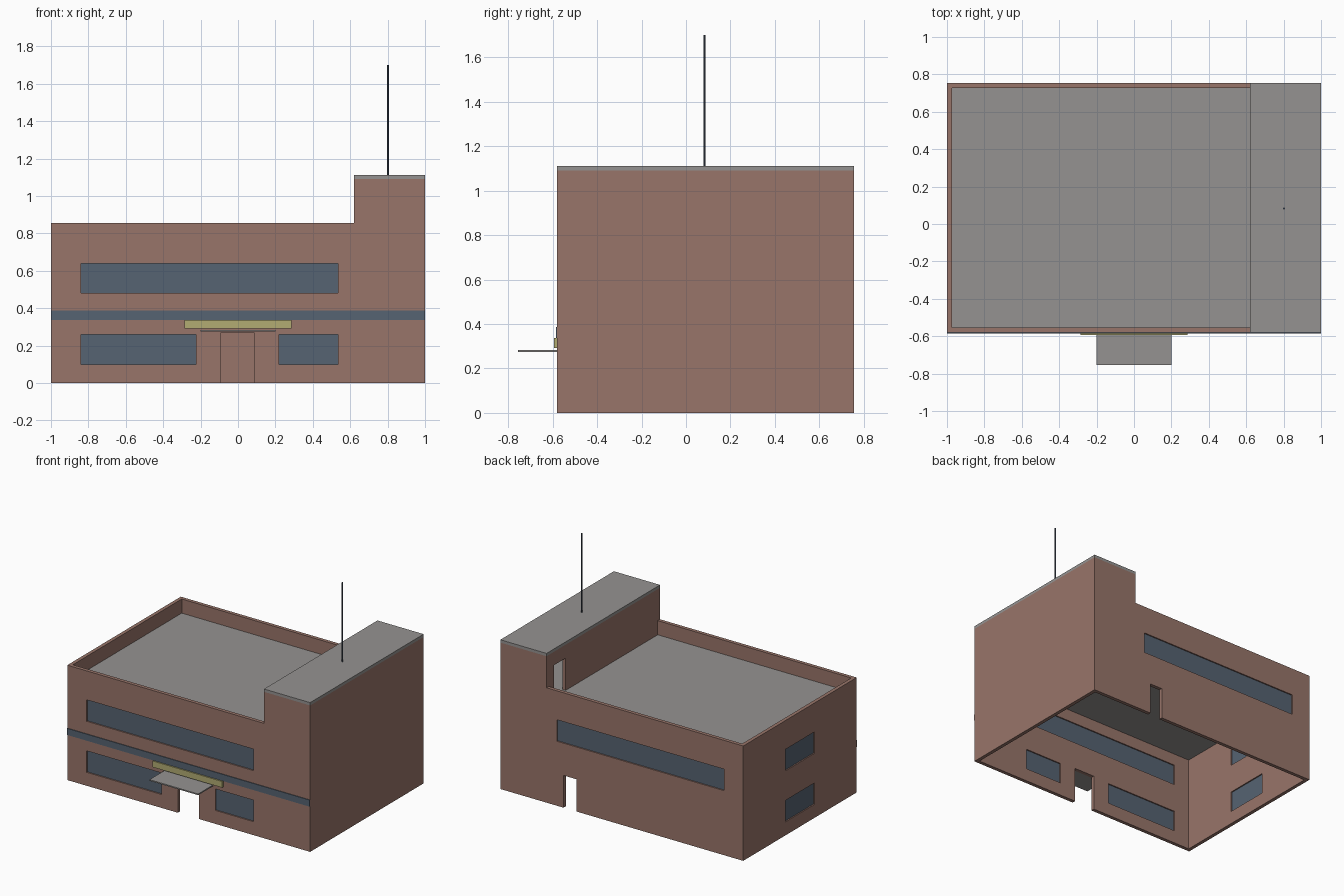
import bpy, bmesh, math
from mathutils import Vector

if "Cube" in bpy.data.objects:
    bpy.data.objects.remove(bpy.data.objects["Cube"])


def material(name, r, g, b):
    m = bpy.data.materials.new(name)
    m.diffuse_color = (r, g, b, 1)
    m.use_nodes = True
    m.node_tree.nodes["Principled BSDF"].inputs["Base Color"].default_value = m.diffuse_color
    return m


BRICK = material("brick", 0.314, 0.178, 0.144)
CONCRETE = material("concrete", 0.30, 0.29, 0.283)
GLASS = material("blue grey glass", 0.093, 0.125, 0.168)
YELLOW = material("yellow sign", 0.445, 0.413, 0.171)
METAL = material("dark metal", 0.06, 0.08, 0.115)

X0, X1, Y0, Y1 = -1.0, 1.0, -0.58, 0.755   # building footprint
T = 0.027                                  # wall thickness
ROOF, PARAPET, TOP = 0.75, 0.855, 1.09     # heights
TX = 0.62                                  # tower's inner side
UP, LOW = (0.48, 0.64), (0.10, 0.26)       # window sill and head heights


def finish(bm, name, mat):
    bmesh.ops.recalc_face_normals(bm, faces=bm.faces)
    me = bpy.data.meshes.new(name)
    bm.to_mesh(me)
    bm.free()
    me.materials.append(mat)
    ob = bpy.data.objects.new(name, me)
    bpy.context.collection.objects.link(ob)
    return ob


def box(name, mat, x, y, z):
    bm = bmesh.new()
    bmesh.ops.create_cube(bm, size=1)
    for v in bm.verts:
        v.co = Vector([(a + b) / 2 + c * (b - a) for (a, b), c in zip((x, y, z), v.co)])
    return finish(bm, name, mat)


def wall(name, axis, pos, u, z, holes):
    """Wall in the plane axis = pos..pos+T with rectangular holes (u0, u1, z0, z1)."""
    us = sorted({*u, *(c for h in holes for c in h[:2])})
    zs = sorted({*z, *(c for h in holes for c in h[2:])})
    bm = bmesh.new()

    def point(a, b):
        return (a, pos, b) if axis == "y" else (pos, a, b)

    for a, b in zip(us, us[1:]):
        for c, d in zip(zs, zs[1:]):
            mu, mz = (a + b) / 2, (c + d) / 2
            if not any(h[0] < mu < h[1] and h[2] < mz < h[3] for h in holes):
                bm.faces.new([bm.verts.new(point(*p)) for p in ((a, c), (b, c), (b, d), (a, d))])
    bmesh.ops.remove_doubles(bm, verts=bm.verts, dist=1e-5)
    out = bmesh.ops.extrude_face_region(bm, geom=bm.faces[:], use_keep_orig=True)
    moved = [g for g in out["geom"] if isinstance(g, bmesh.types.BMVert)]
    bmesh.ops.translate(bm, verts=moved, vec=(0, T, 0) if axis == "y" else (T, 0, 0))
    bmesh.ops.recalc_face_normals(bm, faces=bm.faces)
    return finish(bm, name, BRICK)


def pane(name, axis, pos, hole):
    """Thin glass in the middle of the wall thickness."""
    d = (pos + T / 2 - 0.004, pos + T / 2 + 0.004)
    u, z = hole[:2], hole[2:]
    box(name, GLASS, *((u, d, z) if axis == "y" else (d, u, z)))


# Outer walls: the step beside the tower is cut like a hole
step = (X0, TX, PARAPET, TOP)
front_windows = [(-0.84, 0.535, *UP), (-0.84, -0.225, *LOW), (0.22, 0.535, *LOW)]
back_windows = [(-0.84, 0.535, *UP)]
left_windows = [(-0.085, 0.26, *UP), (-0.085, 0.26, *LOW)]
inner_y = (Y0 + T, Y1 - T)

wall("front_wall", "y", Y0, (X0, X1), (0, TOP), front_windows + [(-0.09, 0.085, 0, 0.27), step])
wall("back_wall", "y", Y1 - T, (X0, X1), (0, TOP), back_windows + [(0.375, 0.48, 0, 0.24), step])
wall("left_wall", "x", X0, inner_y, (0, PARAPET), left_windows)
wall("right_wall", "x", X1 - T, inner_y, (0, TOP), [])
# Tower wall with the roof access door
wall("tower_wall", "x", TX, inner_y, (ROOF, TOP), [(0.53, 0.67, ROOF, 0.99)])

# Window glass
for side, axis, pos, holes in (("front", "y", Y0, front_windows),
                               ("back", "y", Y1 - T, back_windows),
                               ("left", "x", X0, left_windows)):
    for i, h in enumerate(holes):
        pane(f"{side}_window_{i + 1}", axis, pos, h)

# Roofs
box("main_roof", CONCRETE, (X0 + T, X1 - T), inner_y, (ROOF - 0.02, ROOF))
box("tower_roof", CONCRETE, (TX, X1), (Y0, Y1), (TOP, TOP + 0.021))

# Front trim, sign board and entrance canopy
box("front_band", GLASS, (X0, X1), (Y0 - 0.005, Y0), (0.338, 0.387))
box("sign_board", YELLOW, (-0.287, 0.285), (Y0 - 0.014, Y0), (0.292, 0.338))
box("canopy", CONCRETE, (-0.2, 0.2), (-0.755, Y0), (0.275, 0.284))

# Antenna mast
bm = bmesh.new()
bmesh.ops.create_cone(bm, cap_ends=True, segments=8, radius1=0.005, radius2=0.005, depth=0.59)
bmesh.ops.translate(bm, verts=bm.verts, vec=(0.802, 0.083, 1.405))
finish(bm, "antenna", METAL)
